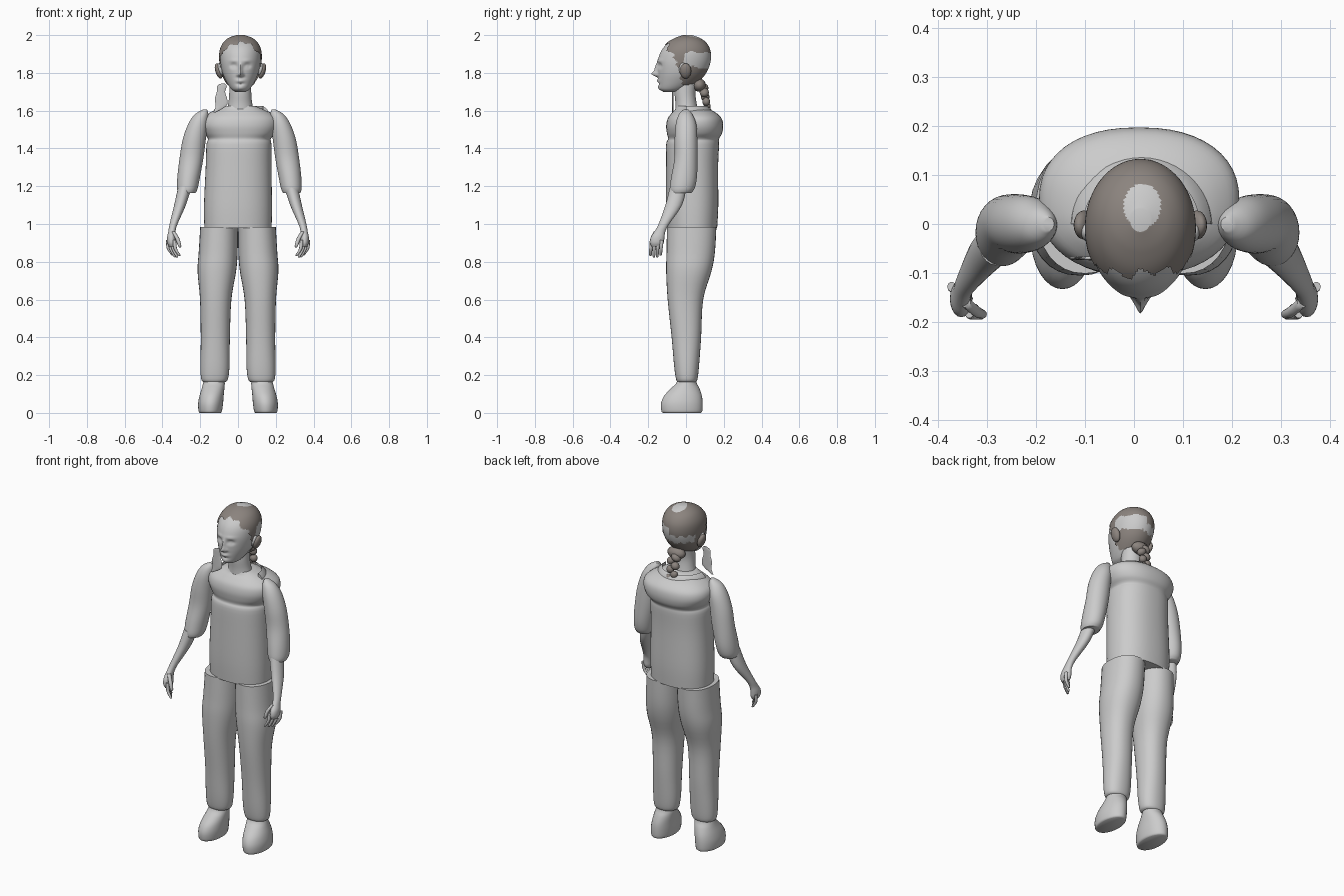
import bpy, bmesh, math
from mathutils import Vector

cube = bpy.data.objects.get("Cube")
if cube:
    bpy.data.objects.remove(cube, do_unlink=True)


def make_material(name, color):
    mat = bpy.data.materials.new(name)
    mat.use_nodes = True
    mat.diffuse_color = color
    shader = next(n for n in mat.node_tree.nodes if n.type == 'BSDF_PRINCIPLED')
    shader.inputs["Base Color"].default_value = color
    shader.inputs["Roughness"].default_value = 0.8
    return mat


GREY = make_material("plain grey", (.6, .6, .6, 1))
HAIR = make_material("hair brown grey", (.26, .23, .21, 1))


def finish(name, bm, mats):
    """Turn a bmesh into a smooth shaded object."""
    bmesh.ops.recalc_face_normals(bm, faces=bm.faces)
    mesh = bpy.data.meshes.new(name)
    bm.to_mesh(mesh)
    bm.free()
    for mat in mats:
        mesh.materials.append(mat)
    mesh.shade_smooth()
    mesh.set_sharp_from_angle(angle=math.radians(50))
    obj = bpy.data.objects.new(name, mesh)
    bpy.context.collection.objects.link(obj)
    return obj


def smooth_rings(rings, steps):
    """Catmull-Rom interpolation between the given rings."""
    last = len(rings) - 1
    result = []
    for i in range(last):
        quad = [rings[max(0, min(last, i + k))] for k in (-1, 0, 1, 2)]
        for step in range(steps):
            t = step / steps
            result.append([
                b + t / 2 * (c - a + t * (2*a - 5*b + 4*c - d + t * (3*(b - c) + d - a)))
                for a, b, c, d in zip(*quad)])
    return result + [list(rings[last])]


def loft_mesh(rings, sides=32, steps=4, power=2, side=1, shift=0):
    """Skin horizontal ovals given as (z, centre x, centre y, radius x, radius y)."""
    bm = bmesh.new()
    loops = []
    for z, cx, cy, rx, ry in smooth_rings(rings, steps):
        loop = []
        for k in range(sides):
            a = math.tau * k / sides
            c, s = math.cos(a), math.sin(a)
            x = math.copysign(abs(c) ** (2 / power), c) * rx
            y = math.copysign(abs(s) ** (2 / power), s) * ry
            loop.append(bm.verts.new((side * (cx + x) + shift, cy + y, z)))
        loops.append(loop)
    for low, high in zip(loops, loops[1:]):
        for k in range(sides):
            n = (k + 1) % sides
            bm.faces.new((low[k], low[n], high[n], high[k]))
    bm.faces.new(loops[0])
    bm.faces.new(loops[-1])
    return bm


def loft(name, rings, mat=GREY, **options):
    return finish(name, loft_mesh(rings, **options), [mat])


def ball(name, centre, radii, mat, tilt=0):
    bm = bmesh.new()
    bmesh.ops.create_uvsphere(bm, u_segments=16, v_segments=10, radius=1)
    bmesh.ops.scale(bm, vec=radii, verts=bm.verts)
    obj = finish(name, bm, [mat])
    obj.location = centre
    obj.rotation_euler.y = tilt
    return obj


# Jacket body with a rolled yoke over the shoulders
loft("jacket", [
    (.98, 0, .033, .178, .132), (1.1, 0, .033, .18, .138),
    (1.3, .003, .032, .174, .138), (1.42, .005, .035, .172, .14),
    (1.45, .007, .04, .166, .135), (1.48, .01, .045, .188, .146),
    (1.52, .01, .046, .204, .151), (1.56, .012, .046, .197, .142),
    (1.59, .012, .042, .16, .115), (1.61, .012, .03, .115, .085),
    (1.625, .012, .015, .078, .065)], sides=48, power=2.3)

# Half ring collar at the back of the neck
bm = bmesh.new()
sections = []
for k in range(25):
    a = math.pi * k / 24
    sections.append([bm.verts.new((.015 + r * math.cos(a), r * math.sin(a) * .95, z))
                     for r, z in ((.118, 1.58), (.148, 1.57), (.142, 1.605), (.118, 1.625))])
for one, two in zip(sections, sections[1:]):
    for k in range(4):
        n = (k + 1) % 4
        bm.faces.new((one[k], one[n], two[n], two[k]))
bm.faces.new(sections[0])
bm.faces.new(sections[-1])
finish("collar", bm, [GREY])

# Limbs, built once for each side
for side, label in ((1, "left"), (-1, "right")):
    loft(label + "_trouser_leg", [
        (.985, .1, .03, .1, .131), (.85, .105, .025, .103, .128),
        (.75, .112, .015, .102, .12), (.6, .118, -.003, .083, .094),
        (.4, .12, .002, .077, .078), (.25, .122, .003, .077, .066),
        (.18, .124, .004, .071, .057), (.163, .125, .004, .058, .048)],
        side=side, power=2.2)
    loft(label + "_shoe", [
        (0, .147, -.022, .055, .1), (.01, .147, -.022, .062, .108),
        (.05, .145, -.022, .066, .11), (.09, .14, -.016, .064, .1),
        (.13, .132, -.004, .06, .075), (.16, .127, .003, .057, .053),
        (.2, .125, .004, .05, .045)], side=side)
    loft(label + "_sleeve", [
        (1.605, .182, 0, .012, .014), (1.58, .2, -.002, .036, .036),
        (1.53, .218, 0, .052, .054), (1.45, .238, 0, .061, .06),
        (1.35, .253, 0, .063, .061), (1.25, .268, -.01, .06, .068),
        (1.19, .275, -.02, .055, .066), (1.165, .277, -.027, .046, .055)],
        side=side, shift=.007)
    loft(label + "_forearm_and_palm", [
        (1.2, .28, -.04, .036, .044), (1.1, .307, -.065, .031, .044),
        (1.0, .341, -.117, .021, .028), (.96, .35, -.138, .019, .029),
        (.93, .353, -.15, .022, .036), (.9, .352, -.154, .022, .036),
        (.88, .35, -.156, .014, .026)], side=side, sides=20)
    for k in range(4):
        x, y = .372 - .012 * k, -.128 - .018 * k
        tip = .832 - .01 * math.sin(k)
        loft(f"{label}_finger_{k + 1}", [
            (.915, x, y, .009, .01), (.87, x - .004, y - .004, .009, .009),
            (tip + .006, x - .024, y - .006, .007, .007),
            (tip, x - .026, y - .006, .002, .002)], side=side, sides=10, steps=3)
    loft(label + "_thumb", [
        (.96, .343, -.16, .01, .011), (.925, .322, -.178, .011, .011),
        (.885, .309, -.184, .009, .009), (.875, .307, -.184, .002, .002)],
        side=side, sides=10, steps=3)

# Neck
loft("neck", [
    (1.59, .012, .005, .075, .062), (1.64, .012, 0, .063, .056),
    (1.7, .012, -.005, .058, .056), (1.78, .012, .005, .058, .062)])

# Head: height, front, back and half width of each level
levels = [(1.7, -.12, -.05, .028), (1.715, -.14, .0, .05), (1.75, -.147, .055, .073),
          (1.8, -.15, .1, .095), (1.86, -.15, .124, .106), (1.915, -.132, .124, .105),
          (1.955, -.098, .104, .088), (1.98, -.055, .07, .06), (1.994, -.015, .03, .02)]
head_rings = [(z, .013, (f + b) / 2, w, (b - f) / 2) for z, f, b, w in levels]

# Face relief: offset from the centre line, height, spread across, spread up, depth
relief = [(0, 1.795, .011, .015, -.03), (0, 1.825, .009, .025, -.014),
          (0, 1.757, .02, .007, -.007), (0, 1.775, .025, .006, .004),
          (0, 1.741, .02, .006, .005), (0, 1.72, .022, .012, -.005)]
for s in (-1, 1):
    relief += [(s * .036, 1.838, .018, .012, .014), (s * .036, 1.836, .009, .006, -.007),
               (s * .035, 1.865, .025, .008, -.004), (s * .014, 1.79, .007, .007, -.008)]

bm = loft_mesh(head_rings, sides=112, steps=9)
for v in bm.verts:
    if v.co.y < -.03:
        v.co.y += sum(d * math.exp(-((v.co.x - .013 - x) / sx) ** 2 - ((v.co.z - z) / sz) ** 2)
                      for x, z, sx, sz, d in relief)
finish("head", bm, [GREY])


def is_hair(p):
    ragged = .008 * math.sin(p.x * 120) + .006 * math.sin(p.z * 170 + p.x * 50)
    return p.y > -.1 + (1.95 - p.z) * .42 + ragged and p.z > 1.735 + ragged


def is_bald_patch(p):
    wave = .007 * math.sin(p.x * 90 + p.y * 110)
    crown = ((p.x - .017) / .038) ** 2 + ((p.y - .037) / .045) ** 2 < 1 and p.z > 1.93
    side_band = p.x > .02 and p.y > -.01 and 1.83 + wave < p.z < 1.91 + wave
    back_band = p.x < .03 and p.y > .04 and 1.815 + wave < p.z < 1.86 + wave
    return crown or side_band or back_band


# Hair cap: a slightly larger shell cut along the hairline
bm = loft_mesh(head_rings, sides=112, steps=9)
bm.normal_update()
for v in bm.verts:
    v.co += v.normal * .006
bmesh.ops.delete(bm, geom=[f for f in bm.faces if not is_hair(f.calc_center_median())],
                 context='FACES')
for f in bm.faces:
    f.material_index = int(is_bald_patch(f.calc_center_median()))
finish("hair_cap", bm, [HAIR, GREY])

# Locks over the ears
for s, label in ((1, "left"), (-1, "right")):
    ball(label + "_ear", (.013 + s * .106, -.015, 1.82), (.014, .022, .034), GREY, s * .2)
    ball(label + "_hair_lock", (.013 + s * .115, -.002, 1.81), (.018, .03, .042), HAIR, s * .3)

# Braid of alternating strands down the nape
ball("braid_root", (.014, .07, 1.735), (.055, .035, .035), HAIR)
for k in range(6):
    s = 1 if k % 2 else -1
    size = 1 - .08 * k
    ball(f"braid_strand_{k + 1}", (.014 + s * .014, .092 + .005 * k, 1.72 - .024 * k),
         (.03 * size, .027 * size, .022), HAIR, s * .6)

# Loose flat lock beside the neck
loft("loose_lock", [
    (1.59, -.125, -.07, .006, .003), (1.625, -.09, -.07, .028, .004),
    (1.66, -.09, -.07, .033, .004), (1.7, -.09, -.07, .022, .004),
    (1.73, -.085, -.07, .026, .004), (1.743, -.08, -.07, .01, .003)], sides=16)
